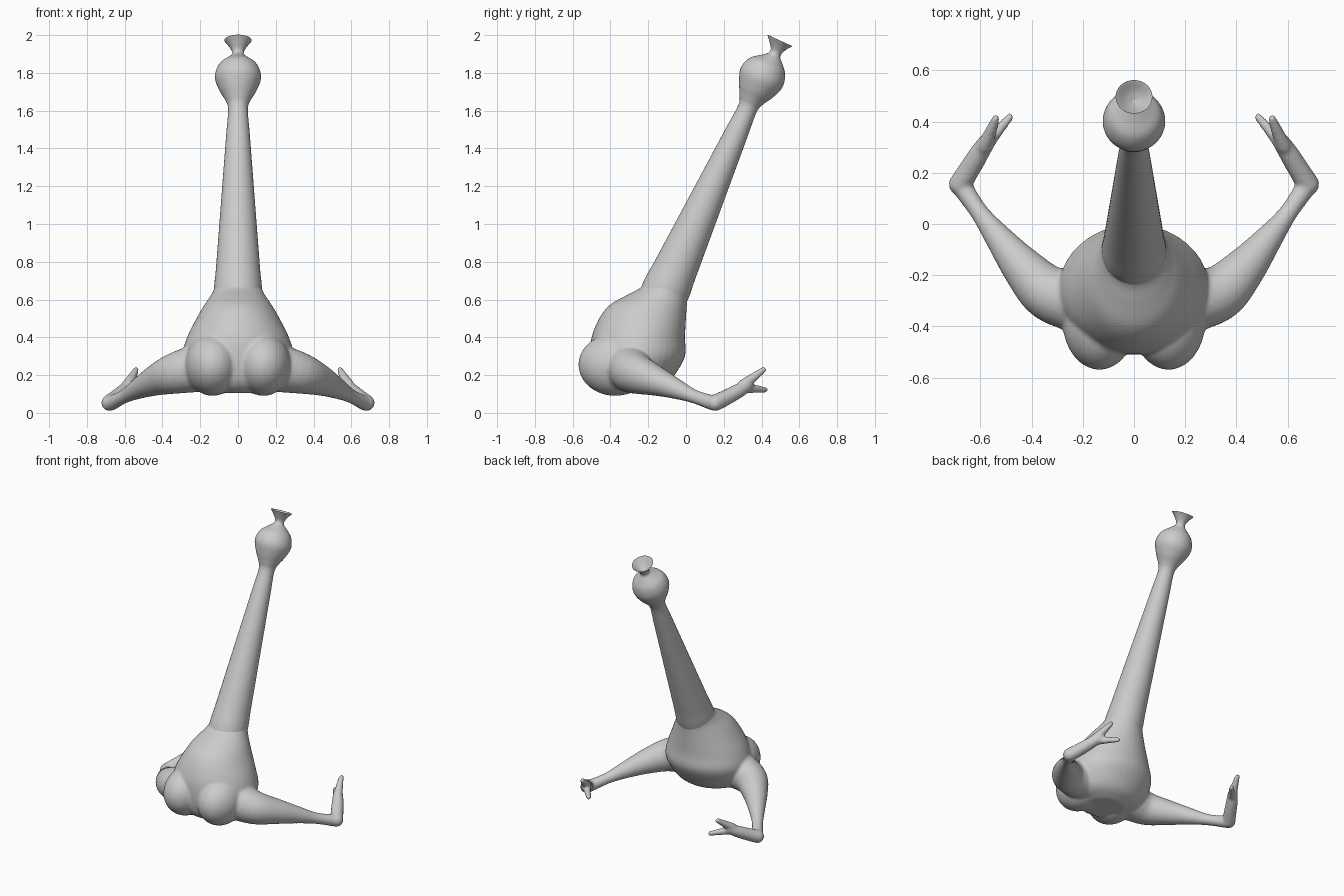
import bpy, bmesh, math
from mathutils import Vector, Matrix

if "Cube" in bpy.data.objects:
    bpy.data.objects.remove(bpy.data.objects["Cube"])

grey = bpy.data.materials.new("light grey")
grey.diffuse_color = (0.6, 0.6, 0.6, 1)
grey.use_nodes = True
grey.node_tree.nodes["Principled BSDF"].inputs["Base Color"].default_value = grey.diffuse_color


def smooth_path(pts, steps=5):
    """Catmull-Rom resampling of tuples of any length."""
    v = [Vector(p) for p in pts]
    v = [v[0]] + v + [v[-1]]
    out = []
    for a, b, c, d in zip(v, v[1:], v[2:], v[3:]):
        for i in range(steps):
            t = i / steps
            out.append(0.5 * (2 * b + (c - a) * t + (2 * a - 5 * b + 4 * c - d) * t * t
                              + (3 * b - a - 3 * c + d) * t ** 3))
    return out + [v[-1]]


def loft(bm, rings, n=40):
    """Skin rings given as (centre, half axis, half axis) and close both ends."""
    loops = []
    for c, u, w in rings:
        loops.append([bm.verts.new(c + u * math.cos(math.tau * i / n) + w * math.sin(math.tau * i / n))
                      for i in range(n)])
    for a, b in zip(loops, loops[1:]):
        for i in range(n):
            bm.faces.new((a[i], a[(i + 1) % n], b[(i + 1) % n], b[i]))
    bm.faces.new(loops[0])
    bm.faces.new(loops[-1])


def ball(bm, centre, radii):
    m = Matrix.Translation(centre) @ Matrix.Diagonal((*radii, 1))
    bmesh.ops.create_uvsphere(bm, u_segments=32, v_segments=20, radius=1, matrix=m)


def limb(bm, pts, side):
    """Round tapering limb through (x, y, z, radius), mirrored by side, with rounded ends."""
    p = [Vector((side * q[0], q[1], q[2], q[3])) for q in smooth_path(pts)]
    rings = []
    for i, q in enumerate(p):
        t = (p[min(i + 1, len(p) - 1)].xyz - p[max(i - 1, 0)].xyz).normalized()
        u = t.cross(Vector((0, 0, 1))).normalized()
        rings.append((q.xyz, u * q[3], t.cross(u) * q[3]))
    loft(bm, rings, 24)
    for q in (p[0], p[-1]):
        ball(bm, q.xyz, (q[3],) * 3)


def finish(name, bm):
    bmesh.ops.recalc_face_normals(bm, faces=bm.faces)
    me = bpy.data.meshes.new(name)
    bm.to_mesh(me)
    bm.free()
    me.materials.append(grey)
    ob = bpy.data.objects.new(name, me)
    bpy.context.collection.objects.link(ob)
    me.polygons.foreach_set("use_smooth", [True] * len(me.polygons))
    return ob


# Body: pear-shaped trunk (z, half width, front y, back y)
bm = bmesh.new()
trunk = [(0.105, 0.13, -0.42, -0.18), (0.14, 0.22, -0.47, -0.11), (0.2, 0.27, -0.5, -0.06),
         (0.3, 0.295, -0.51, -0.005), (0.4, 0.27, -0.5, -0.005), (0.5, 0.22, -0.46, 0.0),
         (0.57, 0.18, -0.405, 0.005), (0.62, 0.145, -0.32, 0.012), (0.66, 0.125, -0.245, 0.025),
         (0.7, 0.115, -0.21, 0.035)]
loft(bm, [(Vector((0, (f + b) / 2, z)), Vector((w, 0, 0)), Vector((0, (b - f) / 2, 0)))
          for z, w, f, b in smooth_path(trunk)])

for s in (1, -1):
    # Rounded front lobes
    ball(bm, (s * 0.135, -0.375, 0.255), (0.145, 0.195, 0.165))
    # Leg from hip to heel, then the foot
    limb(bm, [(0.2, -0.3, 0.24, 0.13), (0.33, -0.27, 0.21, 0.11), (0.43, -0.175, 0.175, 0.084),
              (0.52, -0.065, 0.132, 0.057), (0.6, 0.04, 0.088, 0.037), (0.665, 0.135, 0.055, 0.04)], s)
    limb(bm, [(0.68, 0.155, 0.053, 0.044), (0.645, 0.21, 0.08, 0.042), (0.605, 0.275, 0.115, 0.039),
              (0.575, 0.32, 0.143, 0.034)], s)
    # Two toes
    limb(bm, [(0.585, 0.305, 0.15, 0.03), (0.56, 0.36, 0.19, 0.024), (0.54, 0.41, 0.228, 0.017)], s)
    limb(bm, [(0.58, 0.305, 0.13, 0.028), (0.53, 0.365, 0.127, 0.022), (0.485, 0.418, 0.123, 0.016)], s)

body = finish("body_and_legs", bm)
rm = body.modifiers.new("blend", 'REMESH')
rm.mode = 'VOXEL'
rm.voxel_size = 0.009
rm.use_smooth_shade = True
sm = body.modifiers.new("soften", 'SMOOTH')
sm.factor = 0.5
sm.iterations = 8

# Neck, round head and flared cup mouth (y, z, radius) around one leaning axis
bm = bmesh.new()
profile = [(-0.2, 0.44, 0.11)]
profile += [(-0.115 + 0.44 * t / 8, 0.63 + 0.98 * t / 8, 0.127 - 0.075 * t / 8) for t in range(9)]
profile += [(0.345, 1.66, 0.068), (0.37, 1.71, 0.098), (0.4, 1.775, 0.122), (0.43, 1.835, 0.104),
            (0.455, 1.87, 0.062), (0.468, 1.893, 0.034), (0.478, 1.915, 0.032), (0.487, 1.945, 0.05),
            (0.496, 1.97, 0.071), (0.495, 1.967, 0.066), (0.486, 1.935, 0.036), (0.478, 1.912, 0.004)]
across = Vector((0, 0.91, -0.42)).normalized()
loft(bm, [(Vector((0, y, z)), Vector((r, 0, 0)), across * r) for y, z, r in smooth_path(profile)], 48)
finish("neck_head_and_mouth", bm)
